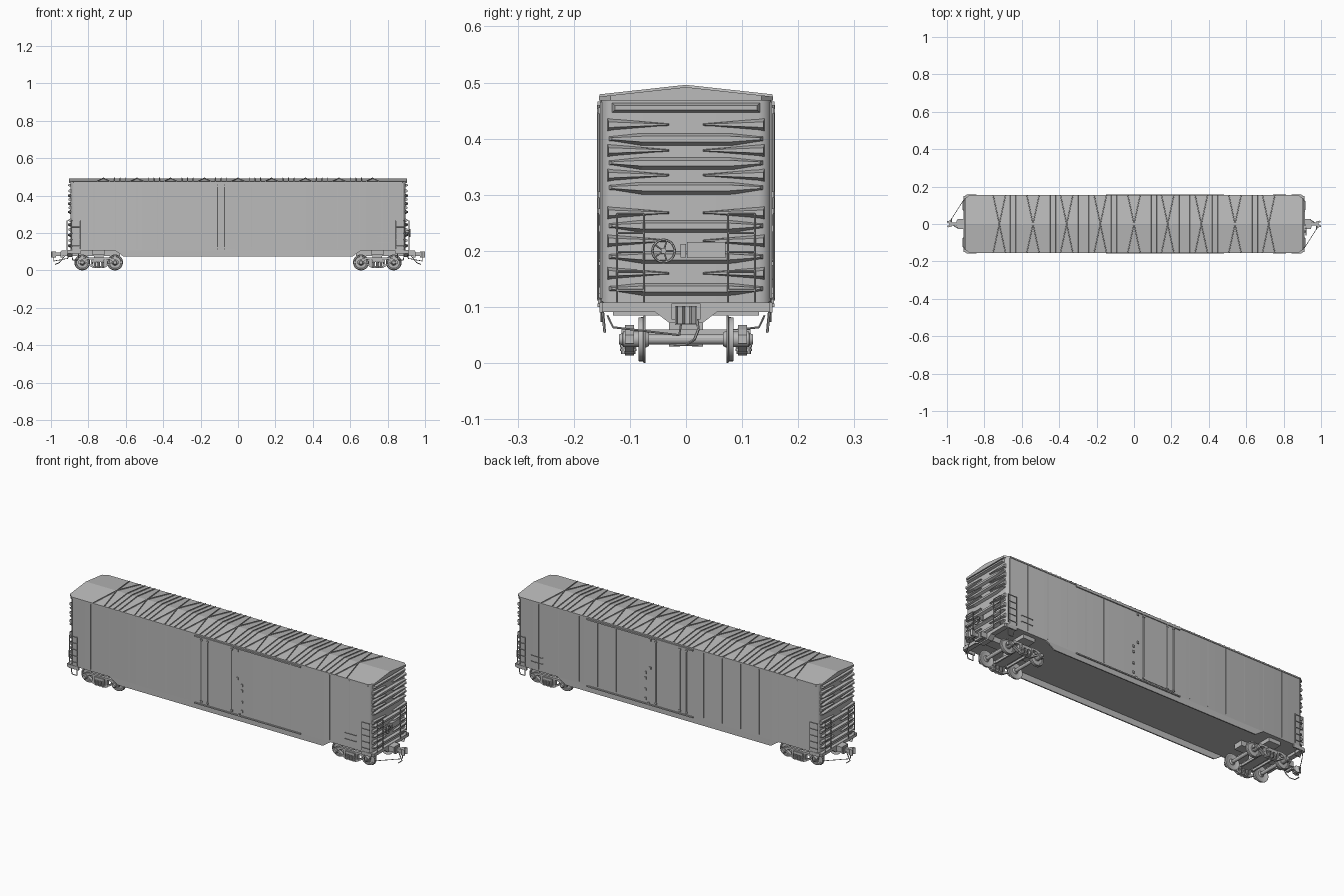
import bpy, bmesh, math
from mathutils import Vector, Matrix

if "Cube" in bpy.data.objects:
    bpy.data.objects.remove(bpy.data.objects["Cube"])

grey = bpy.data.materials.new("plain_grey")
grey.diffuse_color = (0.5, 0.5, 0.5, 1)
grey.use_nodes = True
grey.node_tree.nodes["Principled BSDF"].inputs["Base Color"].default_value = grey.diffuse_color


def loft(bm, loops):
    """Closed skin through rings of equal length, capped at both ends."""
    rings = [[bm.verts.new(p) for p in ring] for ring in loops]
    n = len(rings[0])
    for a, b in zip(rings, rings[1:]):
        for i in range(n):
            bm.faces.new((a[i], a[(i + 1) % n], b[(i + 1) % n], b[i]))
    bm.faces.new(rings[0])
    bm.faces.new(rings[-1])


def box(bm, x0, x1, y0, y1, z0, z1):
    loft(bm, [[(x0, y0, z), (x1, y0, z), (x1, y1, z), (x0, y1, z)] for z in (z0, z1)])


def prism(bm, xz, y0, y1):
    loft(bm, [[(x, y, z) for x, z in xz] for y in (y0, y1)])


def rod(bm, pts, r, n=6):
    for a, b in zip(pts, pts[1:]):
        a, b = Vector(a), Vector(b)
        rot = (b - a).to_track_quat('Z', 'Y').to_matrix().to_4x4()
        bmesh.ops.create_cone(bm, cap_ends=True, segments=n, radius1=r, radius2=r,
                              depth=(b - a).length, matrix=Matrix.Translation((a + b) / 2) @ rot)


def lathe_y(bm, cx, cz, profile, n=32):
    loft(bm, [[(cx + r * math.cos(2 * math.pi * i / n), y, cz + r * math.sin(2 * math.pi * i / n))
               for i in range(n)] for y, r in profile])


def part(name, bm, mirror="", turned=False, smooth=False):
    """Finish an object; mirror across the named axes or add a copy at the other end."""
    bmesh.ops.recalc_face_normals(bm, faces=bm.faces)
    me = bpy.data.meshes.new(name)
    bm.to_mesh(me)
    bm.free()
    me.materials.append(grey)
    ob = bpy.data.objects.new(name, me)
    bpy.context.collection.objects.link(ob)
    if smooth:
        bpy.ops.object.select_all(action='DESELECT')
        ob.select_set(True)
        bpy.context.view_layer.objects.active = ob
        bpy.ops.object.shade_smooth_by_angle(angle=math.radians(35))
    if mirror:
        m = ob.modifiers.new("Mirror", 'MIRROR')
        m.use_axis = tuple(a in mirror for a in "XYZ")
        m.use_mirror_merge = False
    if turned:
        other = bpy.data.objects.new(name + "_far_end", me)
        other.rotation_euler.z = math.pi
        bpy.context.collection.objects.link(other)


# body shell with rounded corners
def plan(z):
    ring = []
    for cx, cy, a0 in ((.872, .129, 0), (-.872, .129, 90), (-.872, -.129, 180), (.872, -.129, 270)):
        for k in range(5):
            a = math.radians(a0 + k * 22.5)
            ring.append((cx + .023 * math.cos(a), cy + .023 * math.sin(a), z))
    return ring

bm = bmesh.new()
loft(bm, [plan(.105), plan(.474)])
part("body", bm, smooth=True)

# gabled roof with clipped corners
def roof_z(y):
    return .492 - .017 * abs(y) / .155

bm = bmesh.new()
loft(bm, [[(x, -h, .468), (x, -h, roof_z(h)), (x, 0, .492), (x, h, roof_z(h)), (x, h, .468)]
          for x, h in ((-.904, .135), (-.88, .155), (.88, .155), (.904, .135))])
part("roof", bm)

# roof ribs: crossed diagonals and straight seams, one slope mirrored
def roof_rib(bm, xa, xb, w=.003, h=.004):
    loft(bm, [[(x - w, y, roof_z(y) - .002), (x + w, y, roof_z(y) - .002),
               (x + w * .5, y, roof_z(y) + h), (x - w * .5, y, roof_z(y) + h)]
              for x, y in ((xa, 0), (xb, -.154))])

bm = bmesh.new()
for k in range(-4, 5):
    c = k * .18
    roof_rib(bm, c, c - .033)
    roof_rib(bm, c, c + .033)
    if k < 4:
        for d in (.06, .09, .12):
            roof_rib(bm, c + d, c + d)
part("roof_ribs", bm, "Y")

# side sills hanging below the floor
bm = bmesh.new()
prism(bm, [(-.66, .107), (-.61, .073), (.61, .073), (.66, .107)], -.152, -.146)
part("side_sill", bm, "Y")

# side panel seams
bm = bmesh.new()
for x in (-.88, -.77, -.655, -.54, -.43, -.32, -.21, .31, .42, .53, .65, .77, .88):
    box(bm, x - .002, x + .002, -.1535, -.15, .115, .465)
part("side_seams", bm, "Y")

# plug door, its rails and lock rods
bm = bmesh.new()
box(bm, -.105, .068, -.1545, -.15, .115, .458)
part("door", bm, "Y")
bm = bmesh.new()
box(bm, -.15, .48, -.158, -.15, .459, .466)
box(bm, -.15, .48, -.158, -.15, .1, .106)
part("door_rails", bm, "Y")
bm = bmesh.new()
for x in (-.11, -.073, .071):
    rod(bm, [(x, -.1555, .112), (x, -.1555, .46)], .0028)
    for z in (.12, .45):
        box(bm, x - .006, x + .006, -.159, -.15, z - .004, z + .004)
for x, z in ((.105, .45), (.105, .30), (.132, .27), (.132, .24), (.132, .18), (.132, .13), (.115, .108)):
    box(bm, x - .005, x + .005, -.157, -.15, z - .006, z + .006)
part("door_hardware", bm, "Y")

# side ladders and stirrup steps
bm = bmesh.new()
for x in (.845, .893):
    rod(bm, [(x, -.157, .115), (x, -.157, .268)], .002)
for k in range(5):
    z = .13 + k * .034
    rod(bm, [(.845, -.157, z), (.893, -.157, z)], .002)
rod(bm, [(.85, -.15, .11), (.855, -.145, .056), (.885, -.145, .056), (.89, -.15, .11)], .0025)
box(bm, .84, .9, -.154, -.146, .09, .108)
part("side_ladders", bm, "XY")

# grab irons near one end of each side
bm = bmesh.new()
for z in (.15, .182):
    rod(bm, [(.745, -.151, z), (.745, -.157, z), (.81, -.157, z), (.81, -.151, z)], .0018)
part("side_grab_irons", bm, "Y")

# corrugated end ribs
def end_rib(bm, outline, zc, yc, depth=.013):
    loft(bm, [[(x, yc + (y - yc) * sy, zc + (z - zc) * sz) for y, z in outline]
              for x, sy, sz in ((.893, 1, 1), (.895 + depth, .96, .45))])

bm = bmesh.new()
for z in (.4, .357, .313, .245, .19, .133):
    end_rib(bm, [(-.137, z - .004), (-.08, z - .013), (.08, z - .013), (.137, z - .004),
                 (.137, z + .004), (.08, z + .01), (-.08, z + .01), (-.137, z + .004)], z, 0)
for z in (.425, .379, .335, .268, .218, .16):
    for s in (-1, 1):
        end_rib(bm, [(s * .14, z - .011), (s * .14, z + .011), (s * .03, z + .002), (s * .03, z - .002)],
                z, s * .09, .01)
end_rib(bm, [(-.132, .446), (.132, .446), (.132, .464), (-.132, .464)], .455, 0)
part("end_ribs", bm, turned=True)

# end sill with deeper centre
bm = bmesh.new()
loft(bm, [[(x, -.15, .108), (x, -.15, .091), (x, -.055, .091), (x, -.03, .072),
           (x, .03, .072), (x, .055, .091), (x, .15, .091), (x, .15, .108)] for x in (.885, .912)])
part("end_sill", bm, turned=True)

# end ladders
bm = bmesh.new()
for y in (-.075, -.123):
    rod(bm, [(.895, y, .266), (.914, y, .266), (.914, y, .108)], .002)
for k in range(5):
    z = .13 + k * .034
    rod(bm, [(.914, -.075, z), (.914, -.123, z)], .002)
part("end_ladders", bm, "XY")

# hand brake wheel and step board on one end
bm = bmesh.new()
ring = [(.92, -.04 + .02 * math.cos(k * math.pi / 10), .2 + .02 * math.sin(k * math.pi / 10)) for k in range(21)]
rod(bm, ring, .0022)
for k in range(0, 20, 4):
    rod(bm, [(.918, -.04, .2), ring[k]], .0015)
rod(bm, [(.89, -.04, .2), (.922, -.04, .2)], .005, 10)
part("brake_wheel", bm)
bm = bmesh.new()
box(bm, .89, .913, .002, .07, .187, .216)
box(bm, .89, .918, -.01, 0, .188, .212)
part("brake_housing", bm)

# draft sill and bolster stub
bm = bmesh.new()
box(bm, .63, .945, -.026, .026, .078, .106)
box(bm, .71, .78, -.13, .13, .085, .106)
lathe = [(.72, .05), (.77, .05), (.77, .09), (.72, .09)]
prism(bm, lathe, -.03, .03)
part("draft_sill", bm, turned=True)

# coupler with knuckle
bm = bmesh.new()
box(bm, .94, .978, -.009, .009, .078, .096)
box(bm, .938, .95, -.02, .02, .068, .102)
loft(bm, [[(.972, -.01, z), (.985, -.018, z), (1, -.015, z), (.998, -.006, z), (.987, -.002, z),
           (.988, .006, z), (1, .01, z), (.995, .018, z), (.972, .012, z)] for z in (.07, .102)])
part("coupler", bm, turned=True)

# uncoupling lever and air hose
bm = bmesh.new()
rod(bm, [(.905, -.14, .085), (.91, -.13, .064), (.985, -.012, .05), (.985, -.008, .075)], .0018)
rod(bm, [(.925, .02, .08), (.94, .022, .06), (.955, .015, .042), (.975, 0, .033), (.975, -.03, .032)], .0025)
part("lever_and_hose", bm, turned=True)

# trucks: wheels, side frames, springs, axles
TX, WB, R = .745, .0875, .0425
bm = bmesh.new()
for s in (-1, 1):
    lathe_y(bm, TX + s * WB, R, [(-.066, .012), (-.074, .016), (-.074, .032), (-.072, .035), (-.072, R),
                                 (-.075, R), (-.077, .0395), (-.085, .039), (-.085, .033),
                                 (-.081, .031), (-.082, .016), (-.087, .012)])
    lathe_y(bm, TX + s * WB, R, [(-.085, .014), (-.112, .014), (-.113, .011), (-.119, .009)], 16)
part("wheels", bm, "XY", smooth=True)

bm = bmesh.new()
top = [(-.107, .05), (-.09, .06), (-.065, .068), (.065, .068), (.09, .06), (.107, .05),
       (.107, .035), (.09, .035), (.06, .057), (-.06, .057), (-.09, .035), (-.107, .035)]
bottom = [(-.085, .045), (-.032, .014), (.032, .014), (.085, .045), (.07, .045), (.028, .023), (-.028, .023), (-.07, .045)]
for outline in (top, bottom):
    prism(bm, [(TX + x, z) for x, z in outline], -.109, -.093)
for s in (-1, 1):
    box(bm, TX + s * .037 - .005, TX + s * .037 + .005, -.109, -.093, .018, .06)
part("truck_side_frames", bm, "XY")

bm = bmesh.new()
for dx in (-.02, 0, .02):
    for y in (-.096, -.11):
        for k in range(4):
            z = .022 + k * .006
            rod(bm, [(TX + dx, y, z), (TX + dx, y, z + .004)], .008, 10)
        rod(bm, [(TX + dx, y, .016), (TX + dx, y, .048)], .006, 8)
part("truck_springs", bm, "XY", smooth=True)

bm = bmesh.new()
for s in (-1, 1):
    rod(bm, [(TX + s * WB, -.09, R), (TX + s * WB, .09, R)], .009, 14)
    box(bm, TX + s * .035 - .004, TX + s * .035 + .004, -.07, .07, .034, .046)
box(bm, TX - .028, TX + .028, -.115, .115, .046, .06)
part("axles_and_bolster", bm, "X")
